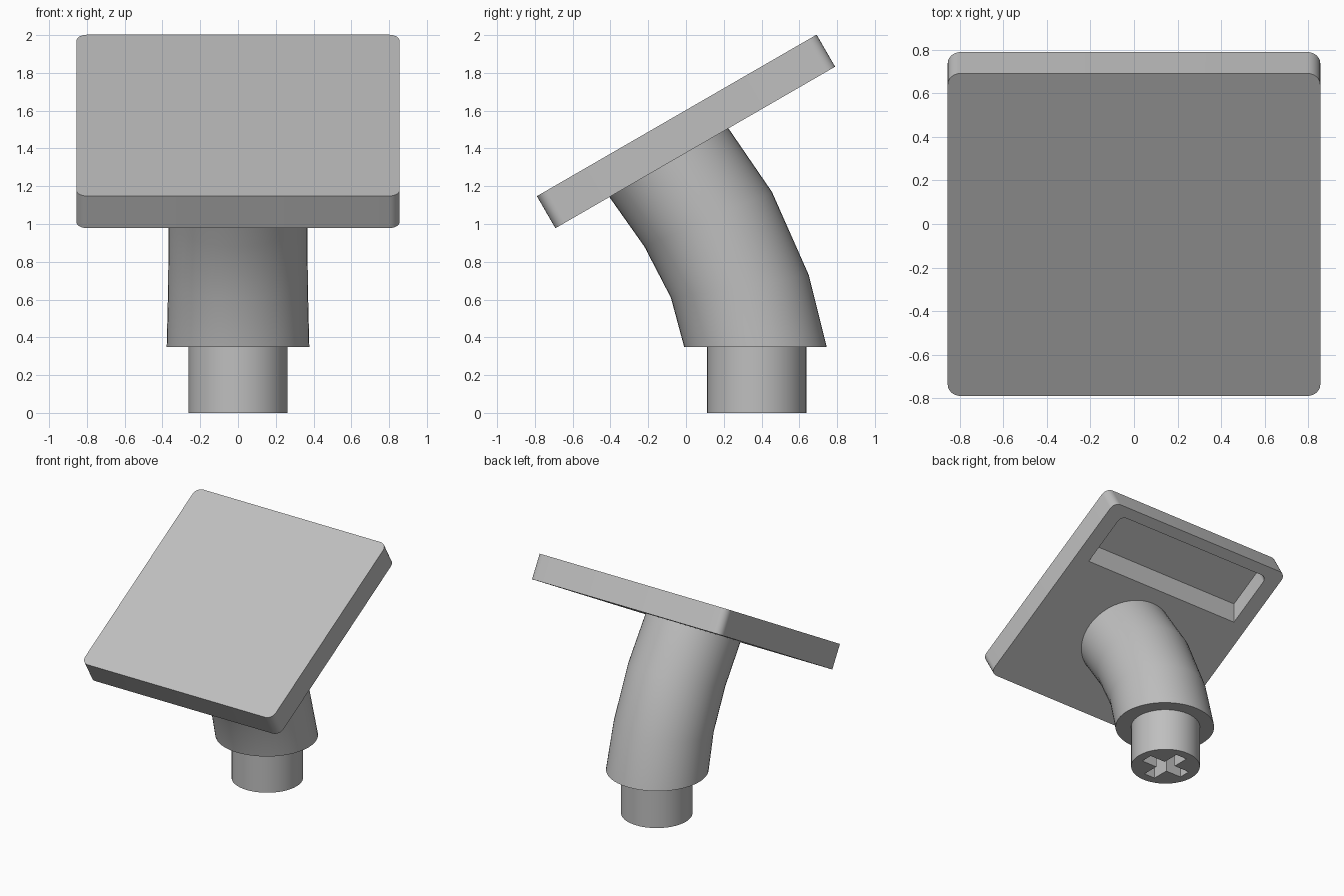
import bpy, bmesh
from math import radians, hypot, atan2
from mathutils import Matrix, Vector

cube = bpy.data.objects.get("Cube")
if cube:
    bpy.data.objects.remove(cube, do_unlink=True)

grey = bpy.data.materials.new("light_grey")
grey.use_nodes = True
colour = (0.52, 0.52, 0.52, 1)
grey.diffuse_color = colour
grey.node_tree.nodes["Principled BSDF"].inputs["Base Color"].default_value = colour


def finish(bm, name):
    """Turn a bmesh into a grey object, smooth except at sharp edges."""
    bmesh.ops.recalc_face_normals(bm, faces=bm.faces)
    mesh = bpy.data.meshes.new(name)
    bm.to_mesh(mesh)
    bm.free()
    mesh.materials.append(grey)
    obj = bpy.data.objects.new(name, mesh)
    bpy.context.collection.objects.link(obj)
    return obj


def activate(obj):
    bpy.ops.object.select_all(action='DESELECT')
    obj.select_set(True)
    bpy.context.view_layer.objects.active = obj


def smooth(obj):
    activate(obj)
    bpy.ops.object.shade_smooth_by_angle(angle=radians(30))


def box(bm, low, high):
    low, high = Vector(low), Vector(high)
    place = Matrix.Translation((low + high) / 2) @ Matrix.Diagonal((*(high - low), 1))
    return bmesh.ops.create_cube(bm, size=1, matrix=place)["verts"]


def round_corners(bm, radius, keep):
    """Round the upright edges whose midpoint passes the keep test."""
    edges = []
    for e in bm.edges:
        a, b = (v.co for v in e.verts)
        if abs(a.z - b.z) > 0.01 and keep((a + b) / 2):
            edges.append(e)
    bmesh.ops.bevel(bm, geom=edges, offset=radius, segments=6, profile=0.5, affect='EDGES')


def cut(obj, cutter):
    cutter.hide_render = True
    mod = obj.modifiers.new("cut", 'BOOLEAN')
    mod.operation, mod.solver, mod.object = 'DIFFERENCE', 'EXACT', cutter
    activate(obj)
    bpy.ops.object.modifier_apply(modifier=mod.name)
    bpy.data.objects.remove(cutter, do_unlink=True)


# Tilted square plate
tilt = Matrix.Translation((0, 0, 1.49)) @ Matrix.Rotation(radians(30), 4, 'X')
bm = bmesh.new()
box(bm, (-0.855, -0.855, -0.098), (0.855, 0.855, 0.098))
round_corners(bm, 0.06, lambda p: True)
bm.transform(tilt)
plate = finish(bm, "tilted_plate")

# Pocket under the high edge, with an upright front wall
bm = bmesh.new()
for v in box(bm, (-0.725, 0.32, -0.098), (0.725, 0.77, 0.042)):
    if v.co.y < 0.5 and v.co.z > 0:
        v.co.y += 0.08
round_corners(bm, 0.05, lambda p: p.y > 0.5)
# lower the open side so that it passes through the underside
for v in bm.verts:
    if v.co.z < 0:
        v.co.z -= 0.05
        if v.co.y < 0.5:
            v.co.y -= 0.029
bm.transform(tilt)
cut(plate, finish(bm, "pocket_cutter"))
smooth(plate)

# Bent neck: front and back point (y, z) of each ring
rings = [((-0.01, 0.35), (0.745, 0.35)), ((-0.08, 0.61), (0.65, 0.73)),
         ((-0.22, 0.88), (0.455, 1.17)), ((-0.425, 1.17), (0.205, 1.535))]
bm = bmesh.new()
loops = []
for i, ((y0, z0), (y1, z1)) in enumerate(rings):
    place = (Matrix.Translation((0, (y0 + y1) / 2, (z0 + z1) / 2))
             @ Matrix.Rotation(atan2(z1 - z0, y1 - y0), 4, 'X'))
    circle = bmesh.ops.create_circle(bm, segments=48, matrix=place,
                                     radius=hypot(y1 - y0, z1 - z0) / 2,
                                     cap_ends=i in (0, len(rings) - 1))
    loops.append(circle["verts"])
for lower, upper in zip(loops, loops[1:]):
    for k in range(48):
        n = (k + 1) % 48
        bm.faces.new((lower[k], lower[n], upper[n], upper[k]))
smooth(finish(bm, "bent_neck"))

# Round peg with a cross-shaped socket
bm = bmesh.new()
bmesh.ops.create_cone(bm, cap_ends=True, segments=48, radius1=0.263, radius2=0.263,
                      depth=0.37, matrix=Matrix.Translation((0, 0.375, 0.185)))
peg = finish(bm, "base_peg")
for half_x, half_y in ((0.19, 0.05), (0.05, 0.19)):
    bm = bmesh.new()
    box(bm, (-half_x, 0.375 - half_y, -0.1), (half_x, 0.375 + half_y, 0.3))
    cut(peg, finish(bm, "socket_cutter"))
smooth(peg)
